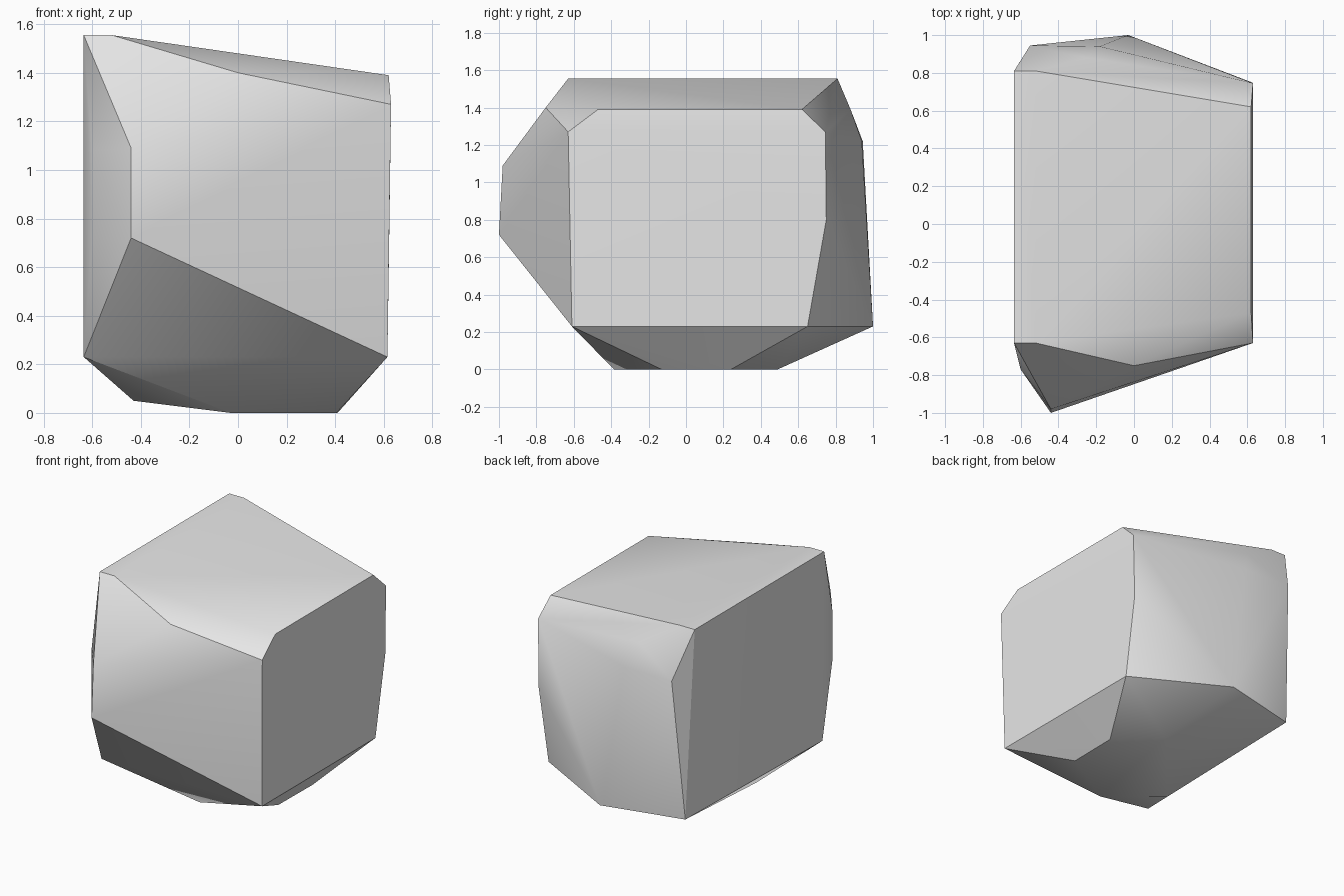
import bpy
import bmesh
import math

# Remove the default object
default_cube = bpy.data.objects.get("Cube")
if default_cube:
    bpy.data.objects.remove(default_cube, do_unlink=True)


def flat_material(name, colour):
    """One plain colour for both viewport and render."""
    material = bpy.data.materials.new(name)
    material.use_nodes = True
    material.diffuse_color = colour
    shader = next(n for n in material.node_tree.nodes if n.type == "BSDF_PRINCIPLED")
    shader.inputs["Base Color"].default_value = colour
    shader.inputs["Roughness"].default_value = 0.8
    return material


def hull_object(name, corners, material, sharp_angle):
    """Wrap a faceted convex skin around the corner points."""
    bm = bmesh.new()
    for corner in corners:
        bm.verts.new(corner)
    hull = bmesh.ops.convex_hull(bm, input=bm.verts[:], use_existing_faces=False)
    leftover = {v for v in hull["geom_interior"] + hull["geom_unused"]
                if isinstance(v, bmesh.types.BMVert)}
    bmesh.ops.delete(bm, geom=list(leftover), context="VERTS")
    bmesh.ops.recalc_face_normals(bm, faces=bm.faces[:])
    mesh = bpy.data.meshes.new(name)
    bm.to_mesh(mesh)
    bm.free()
    mesh.materials.append(material)
    obj = bpy.data.objects.new(name, mesh)
    bpy.context.collection.objects.link(obj)
    bpy.ops.object.select_all(action="DESELECT")
    obj.select_set(True)
    bpy.context.view_layer.objects.active = obj
    bpy.ops.object.shade_smooth_by_angle(angle=math.radians(sharp_angle))
    return obj


# Broad flat side with clipped upper corners: profile in (y, z)
left_profile = [(-.61, .23), (-.63, 1.27), (-.47, 1.39), (.62, 1.39),
                (.745, 1.27), (.75, .8), (.65, .23)]
left_side = [(.615 + .015 * min(1, (z - .23)) - (.01 if z > 1.3 else 0), y, z)
             for y, z in left_profile]

# Highest ridge, a narrow strip along y
top_ridge = [(x, y, 1.555) for x in (-.635, -.52) for y in (-.63, .81)]

# Jutting front nose, its side shoulder and the bevel above it
front_nose = [(-.44, -.98, 1.09), (-.44, -1, .72),
              (-.6, -.77, 1.08), (-.6, -.77, .72),
              (0, -.75, 1.4), (-.635, -.61, .23)]

# Back bulge
back_bulge = [(-.55, .945, 1.22), (-.18, .94, 1.22), (-.25, .88, 1.39),
              (-.03, 1, .23), (-.6, .865, .23)]

# Small resting facet underneath
base = [(.405, -.13, 0), (.41, .24, 0), (.14, .49, 0),
        (-.03, -.385, 0), (-.43, -.17, .05)]

stone_grey = flat_material("stone grey", (.8, .8, .8, 1))
hull_object("boulder", left_side + top_ridge + front_nose + back_bulge + base,
            stone_grey, 30)
